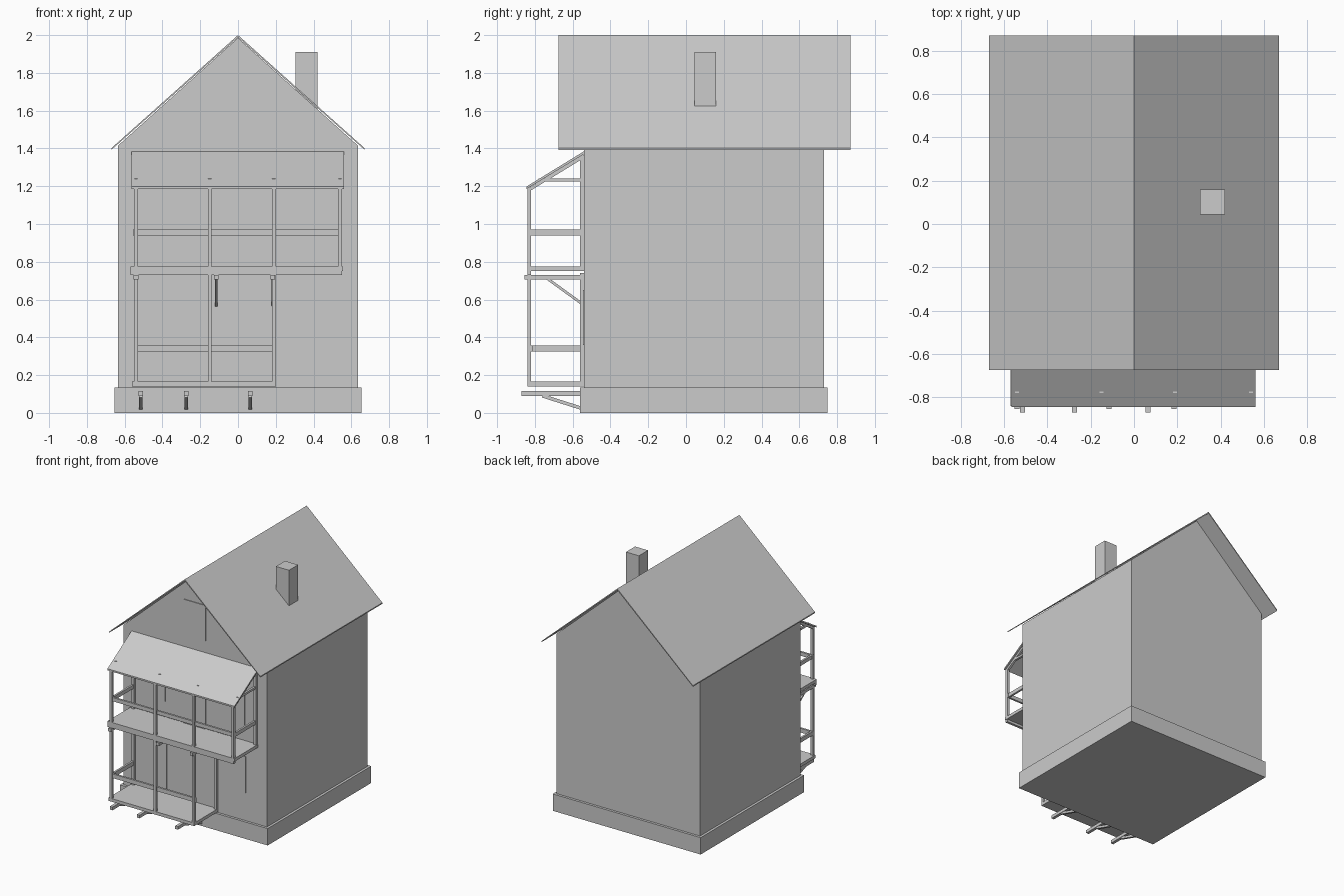
import bpy, math
from mathutils import Vector

old = bpy.data.objects.get("Cube")
if old:
    bpy.data.objects.remove(old)

grey = bpy.data.materials.new("plain grey")
grey.use_nodes = True
tone = (0.6, 0.6, 0.6, 1)
grey.diffuse_color = tone
grey.node_tree.nodes["Principled BSDF"].inputs["Base Color"].default_value = tone


def mesh(name, verts, faces):
    me = bpy.data.meshes.new(name)
    me.from_pydata(verts, [], faces)
    me.materials.append(grey)
    ob = bpy.data.objects.new(name, me)
    bpy.context.collection.objects.link(ob)
    return ob


def prism(name, outline, start, end, axis):
    """Extrude an outline along x (outline in y, z) or along y (outline in x, z)."""
    n = len(outline)
    def point(p, d):
        return (d, p[0], p[1]) if axis == "x" else (p[0], d, p[1])
    verts = [point(p, d) for d in (start, end) for p in outline]
    faces = [tuple(range(n))[::-1], tuple(range(n, 2 * n))]
    faces += [(i, (i + 1) % n, (i + 1) % n + n, i + n) for i in range(n)]
    if axis == "y":
        faces = [f[::-1] for f in faces]
    return mesh(name, verts, [f[::-1] for f in faces] if axis == "y" and start > end else faces)


def box(name, x, y, z):
    return prism(name, [(y[0], z[0]), (y[1], z[0]), (y[1], z[1]), (y[0], z[1])], x[0], x[1], "x")


def strut(name, x, a, b, w=0.018):
    """Slanted bar in the y-z plane."""
    a, b = Vector(a), Vector(b)
    d = (b - a).normalized() * w / 2
    n = Vector((-d.y, d.x))
    return prism(name, [a - n, b - n, b + n, a + n], x - w / 2, x + w / 2, "x")


def post(name, x, y, z, w=0.02):
    return box(name, (x - w / 2, x + w / 2), (y - w / 2, y + w / 2), z)


# House body
box("foundation", (-0.655, 0.655), (-0.56, 0.75), (0, 0.135))
prism("walls", [(-0.635, 0.13), (0.635, 0.13), (0.635, 1.415), (0, 1.985), (-0.635, 1.415)],
      -0.54, 0.73, "y")
prism("roof", [(-0.67, 1.393), (0, 1.988), (0.67, 1.393), (0.67, 1.402), (0, 2.0), (-0.67, 1.402)],
      -0.675, 0.87, "y")
box("chimney", (0.305, 0.42), (0.045, 0.16), (1.55, 1.91))

# Doors and windows as thin plates on the front wall
WALL = -0.54
openings = {
    "attic_window": (-0.1, 0.095, 1.48, 1.765),
    "lower_door": (-0.475, -0.25, 0.165, 0.64),
    "lower_window": (-0.1, 0.18, 0.36, 0.65),
    "side_window": (0.25, 0.45, 0.36, 0.65),
    "upper_left_window": (-0.46, -0.265, 0.9, 1.2),
    "upper_door": (-0.1, 0.095, 0.77, 1.2),
    "upper_right_window": (0.25, 0.44, 0.9, 1.2),
}
for name, (x0, x1, z0, z1) in openings.items():
    box(name, (x0, x1), (WALL - 0.006, WALL + 0.004), (z0, z1))

# Porch roof
prism("porch_roof", [(-0.845, 1.185), (WALL, 1.37), (WALL, 1.385), (-0.845, 1.198)],
      -0.565, 0.56, "x")

# Decks
FRONT = -0.83
box("lower_deck", (-0.56, 0.2), (-0.84, WALL), (0.14, 0.165))
box("upper_deck", (-0.57, 0.555), (-0.84, WALL), (0.75, 0.775))
box("upper_deck_edge", (-0.57, 0.55), (-0.84, -0.82), (0.73, 0.75))

# Posts, rafters and rails
for x in (-0.54, -0.15, 0.19):
    post("lower_post", x, FRONT, (0.16, 0.74))
for x in (-0.54, -0.15, 0.19, 0.54):
    post("upper_post", x, FRONT, (0.77, 1.195))
    strut("rafter", x, (-0.835, 1.18), (WALL, 1.36))
    box("tie_beam", (x - 0.009, x + 0.009), (-0.78, WALL), (1.225, 1.242))
for x in (-0.54, 0.54):
    post("upper_wall_post", x, -0.55, (0.77, 1.36))
    box("upper_side_rail", (x - 0.008, x + 0.008), (FRONT, WALL), (0.94, 0.97))
box("upper_front_rail", (-0.555, 0.55), (-0.828, -0.812), (0.94, 0.97))
for x in (-0.54, 0.19):
    post("lower_wall_post", x, -0.55, (0.16, 0.74))
box("lower_side_rail", (-0.548, -0.532), (-0.82, WALL), (0.325, 0.358))
box("lower_front_rail", (-0.55, 0.2), (-0.828, -0.812), (0.325, 0.358))

# Brackets under both decks
for x in (-0.515, -0.275, 0.065):
    box("lower_bracket", (x - 0.012, x + 0.012), (-0.87, -0.55), (0.09, 0.115))
    strut("lower_brace", x, (-0.76, 0.09), (-0.555, 0.025))
for x in (-0.54, -0.115, 0.185):
    box("upper_bracket", (x - 0.012, x + 0.012), (-0.855, WALL), (0.705, 0.73))
    strut("upper_brace", x, (-0.74, 0.715), (WALL, 0.57), 0.014)
